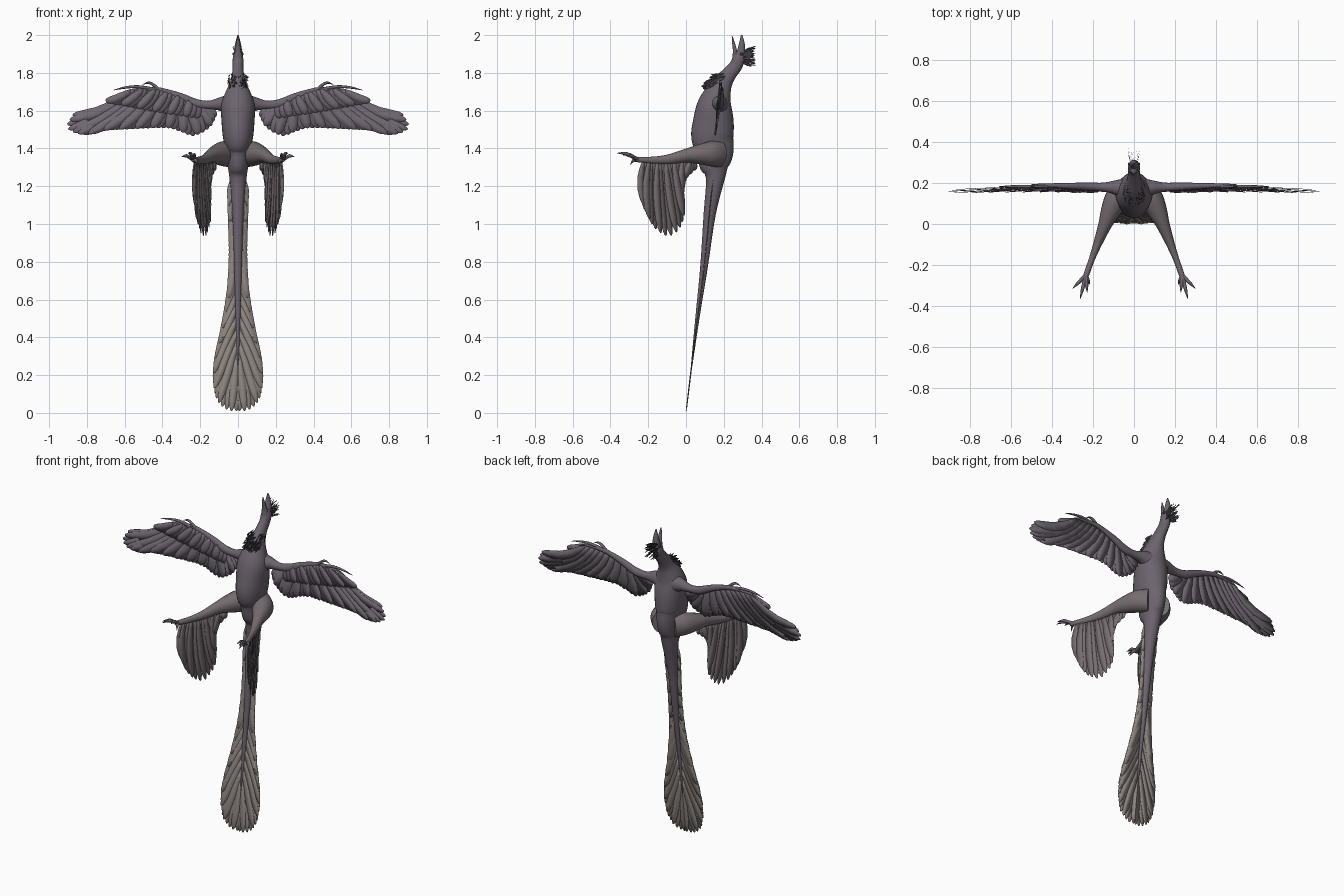
import bpy, bmesh, math, random
from mathutils import Vector as V

if "Cube" in bpy.data.objects:
    bpy.data.objects.remove(bpy.data.objects["Cube"])

random.seed(4)


def material(name, rgb):
    m = bpy.data.materials.new(name)
    m.diffuse_color = (*rgb, 1)
    m.use_nodes = True
    m.node_tree.nodes["Principled BSDF"].inputs["Base Color"].default_value = m.diffuse_color
    return m


SKIN = material("plum_grey", (0.15, 0.125, 0.155))
PLUME = material("wing_grey", (0.16, 0.135, 0.165))
LEG = material("leg_grey", (0.18, 0.15, 0.16))
TAIL = material("warm_grey", (0.27, 0.235, 0.215))
DARK = material("dark_grey", (0.05, 0.045, 0.055))


def spline(pts, n):
    """Catmull-Rom through tuples of any length, n steps per span."""
    out = []
    for i in range(len(pts) - 1):
        p0, p1, p2 = pts[max(i - 1, 0)], pts[i], pts[i + 1]
        p3 = pts[min(i + 2, len(pts) - 1)]
        for k in range(n):
            t = k / n
            out.append([0.5 * (2 * b + (c - a) * t + (2 * a - 5 * b + 4 * c - d) * t * t
                        + (3 * b - a - 3 * c + d) * t ** 3) for a, b, c, d in zip(p0, p1, p2, p3)])
    return out + [list(pts[-1])]


def at(poly, f):
    """Point at fraction f of a polyline's length."""
    p = [V(q) for q in poly]
    lens = [(b - a).length for a, b in zip(p, p[1:])]
    d = f * sum(lens)
    for a, b, l in zip(p, p[1:], lens):
        if d <= l:
            return a.lerp(b, d / l)
        d -= l
    return p[-1]


def finish(name, bm, mat, mirror=False, thick=0):
    me = bpy.data.meshes.new(name)
    bmesh.ops.recalc_face_normals(bm, faces=bm.faces)
    bm.to_mesh(me)
    bm.free()
    me.materials.append(mat)
    ob = bpy.data.objects.new(name, me)
    bpy.context.collection.objects.link(ob)
    if thick:
        s = ob.modifiers.new("thickness", "SOLIDIFY")
        s.thickness, s.offset = thick, 0
    if mirror:
        ob.modifiers.new("mirror", "MIRROR")
    bpy.ops.object.select_all(action='DESELECT')
    bpy.context.view_layer.objects.active = ob
    ob.select_set(True)
    bpy.ops.object.shade_smooth_by_angle(angle=math.radians(50))
    return ob


def add_loft(bm, secs, ref, n=20, steps=4):
    """Elliptical rings along a path; each section is x, y, z, side radius, depth radius."""
    s = spline(secs, steps)
    c = [V(q[:3]) for q in s]
    rings = []
    for i, q in enumerate(s):
        t = (c[min(i + 1, len(c) - 1)] - c[max(i - 1, 0)]).normalized()
        u = V(ref).cross(t).normalized()
        w = t.cross(u)
        rings.append([bm.verts.new(c[i] + u * max(q[3], .001) * math.cos(a) + w * max(q[4], .001) * math.sin(a))
                      for a in (2 * math.pi * k / n for k in range(n))])
    for r, r2 in zip(rings, rings[1:]):
        for k in range(n):
            bm.faces.new((r[k], r[(k + 1) % n], r2[(k + 1) % n], r2[k]))
    bm.faces.new(rings[0])
    bm.faces.new(rings[-1])


def loft(name, secs, ref, mat=SKIN, mirror=False, n=20):
    bm = bmesh.new()
    add_loft(bm, secs, ref, n)
    return finish(name, bm, mat, mirror)


def add_feather(bm, root, tip, width, normal, bow=0):
    d = tip - root
    side = V(normal).cross(d).normalized()
    prev = None
    for t, w in ((0, .35), (.15, .7), (.35, .95), (.6, 1), (.8, .92), (.92, .68), (.98, .35), (1, .12)):
        c = root + d * t + side * bow * math.sin(math.pi * t)
        row = [bm.verts.new(c + side * width / 2 * w * k) for k in (-1, 1)]
        if prev:
            bm.faces.new((prev[0], prev[1], row[1], row[0]))
        prev = row


def feather_fan(name, roots, tips, n, width, normal, mat, bow=0):
    """Overlapping feathers running from a root curve to a tip curve."""
    bm = bmesh.new()
    r, t = spline(roots, 6), spline(tips, 6)
    for i in range(n):
        f = i / (n - 1)
        off = V(normal) * 0.002 * (i % 3 - 1)
        add_feather(bm, at(r, f) + off, at(t, f) + off, width, normal, bow * f * f)
    return finish(name, bm, mat, True, 0.0015)


X, Y, Z = (1, 0, 0), (0, 1, 0), (0, 0, 1)

# Head, neck, trunk and bony tail in one smooth loft
loft("body", [(0, y, z, a, b) for y, z, a, b in (
    (.285, 1.91, .020, .026), (.277, 1.87, .029, .033), (.262, 1.835, .028, .035),
    (.225, 1.79, .032, .040), (.19, 1.74, .045, .055), (.165, 1.68, .073, .075),
    (.15, 1.62, .090, .094), (.145, 1.54, .087, .108), (.14, 1.46, .080, .112),
    (.155, 1.39, .064, .098), (.15, 1.31, .055, .080), (.155, 1.24, .045, .050),
    (.125, 1.05, .030, .032), (.095, .77, .020, .020), (.06, .50, .012, .011),
    (.03, .25, .004, .004))], Y, n=32)

# Open jaws
loft("upper_jaw", [(0, .285, 1.87, .026, .026), (0, .293, 1.92, .021, .021),
                   (0, .296, 1.96, .014, .014), (0, .294, 2.0, .003, .004)], Y)
loft("lower_jaw", [(0, .262, 1.86, .024, .020), (0, .260, 1.91, .017, .012),
                   (0, .253, 1.95, .011, .008), (0, .245, 1.992, .003, .003)], Y)

# Eyes
bm = bmesh.new()
bmesh.ops.create_uvsphere(bm, u_segments=12, v_segments=8, radius=.008)
bmesh.ops.translate(bm, verts=bm.verts, vec=(.022, .293, 1.9))
finish("eyes", bm, DARK, True)

# Spiky tufts on the nape and the throat
bm = bmesh.new()
for i in range(70):
    a, z = random.uniform(-1, 1), random.uniform(1.85, 1.915)
    root = V((.02 * a, .30, z))
    tip = V((.03 * a, random.uniform(.335, .37), z + (z - 1.88) * .6 + random.uniform(-.01, .01)))
    add_feather(bm, root, tip, .006, X, random.uniform(-.006, .006))
finish("head_crest", bm, DARK)
bm = bmesh.new()
for i in range(110):
    a, f = random.uniform(-1, 1), random.random()
    root = V((.045 * a, .18 - .06 * f + .04 * a * a, 1.795 - .06 * f))
    tip = root + V((.012 * a, -random.uniform(.03, .05), -random.uniform(.0, .03)))
    add_feather(bm, root, tip, .008, X, random.uniform(-.005, .005))
finish("throat_ruff", bm, DARK)

# Arms and clawed fingers
loft("arms", [(.03, .17, 1.63, .065, .06), (.09, .178, 1.635, .038, .036), (.15, .18, 1.63, .023, .022),
              (.22, .182, 1.637, .024, .02), (.30, .185, 1.672, .020, .016), (.38, .187, 1.70, .015, .012),
              (.44, .188, 1.713, .013, .010), (.50, .188, 1.713, .007, .006)], Y, mirror=True)
bm = bmesh.new()
for path in (((.42, 1.712), (.45, 1.738), (.475, 1.748), (.505, 1.738)),
             ((.45, 1.715), (.53, 1.727), (.60, 1.722), (.66, 1.708)),
             ((.45, 1.710), (.52, 1.712), (.57, 1.708), (.61, 1.692))):
    add_loft(bm, [(x, .183, z, r, r) for (x, z), r in zip(path, (.009, .008, .006, .001))], Y, 8)
finish("fingers", bm, SKIN, True)

# Wing feathers
wy = lambda x, z: (x, .15 + (z - 1.45) * .13, z)
feather_fan("wing_feathers",
            [wy(*p) for p in ((.21, 1.635), (.30, 1.67), (.43, 1.705), (.57, 1.70))],
            [wy(*p) for p in ((.115, 1.57), (.15, 1.51), (.23, 1.467), (.30, 1.487), (.38, 1.508), (.565, 1.505),
                              (.725, 1.497), (.81, 1.475), (.88, 1.49), (.905, 1.52), (.875, 1.575))],
            34, .055, (0, -1, 0), PLUME, -.035)
# Short covert feathers over the arm
feather_fan("wing_coverts",
            [(x, y - .008, z) for x, y, z in (wy(.21, 1.645), wy(.43, 1.71), wy(.57, 1.705))],
            [(x, y - .005, z) for x, y, z in (wy(.22, 1.56), wy(.47, 1.60), wy(.70, 1.65))],
            18, .045, (0, -1, 0), PLUME, -.01)

# Legs, folded forward
loft("legs", [(.04, .18, 1.37, .055, .07), (.08, .13, 1.372, .060, .066), (.115, .06, 1.368, .048, .050),
              (.14, 0, 1.362, .034, .036), (.175, -.09, 1.343, .022, .026), (.205, -.17, 1.338, .015, .019),
              (.23, -.24, 1.340, .014, .015), (.24, -.27, 1.342, .012, .012)], Z, LEG, True)
bm = bmesh.new()
for tip in ((.30, -.315, 1.355), (.263, -.366, 1.375), (.228, -.335, 1.365), (.215, -.295, 1.315)):
    a, b = V((.235, -.25, 1.34)), V(tip)
    m = a.lerp(b, .6) + V((0, 0, .012))
    add_loft(bm, [(*a, .011, .011), (*a.lerp(m, .55), .009, .009), (*m, .008, .009), (*b, .001, .001)], Z, 8)
finish("toes", bm, SKIN, True)

# Leg feathers, hanging in the plane of the shin
ly = lambda y, z: (.14 - .4 * y, y, z)
feather_fan("leg_feathers",
            [ly(*p) for p in ((.05, 1.325), (-.05, 1.33), (-.14, 1.335), (-.225, 1.335))],
            [ly(*p) for p in ((.035, 1.285), (-.015, 1.23), (-.025, 1.14), (-.012, 1.05), (-.035, .975), (-.09, .935),
                              (-.15, .965), (-.19, 1.02), (-.215, 1.09))],
            20, .04, V((.93, .37, 0)), LEG, -.022)

# Tail fan
curve = spline([(1.3, .15), (1.02, .12), (.75, .095), (.5, .06), (.25, .03), (0, 0)], 8)


def ty(x, z):
    y = min(curve, key=lambda q: abs(q[0] - z))
    return (x, y[1] + (z - y[0]) * .12, z)


feather_fan("tail_fan",
            [ty(.012, 1.27), ty(.012, 1.0), ty(.01, .75), ty(.008, .5), ty(.004, .28)],
            [ty(*p) for p in ((.048, 1.15), (.042, 1.0), (.036, .8), (.05, .6), (.09, .4), (.12, .28), (.13, .18),
                              (.115, .08), (.08, .03), (.04, .012), (.008, .01))],
            46, .04, (0, -1, 0), TAIL, 0)
